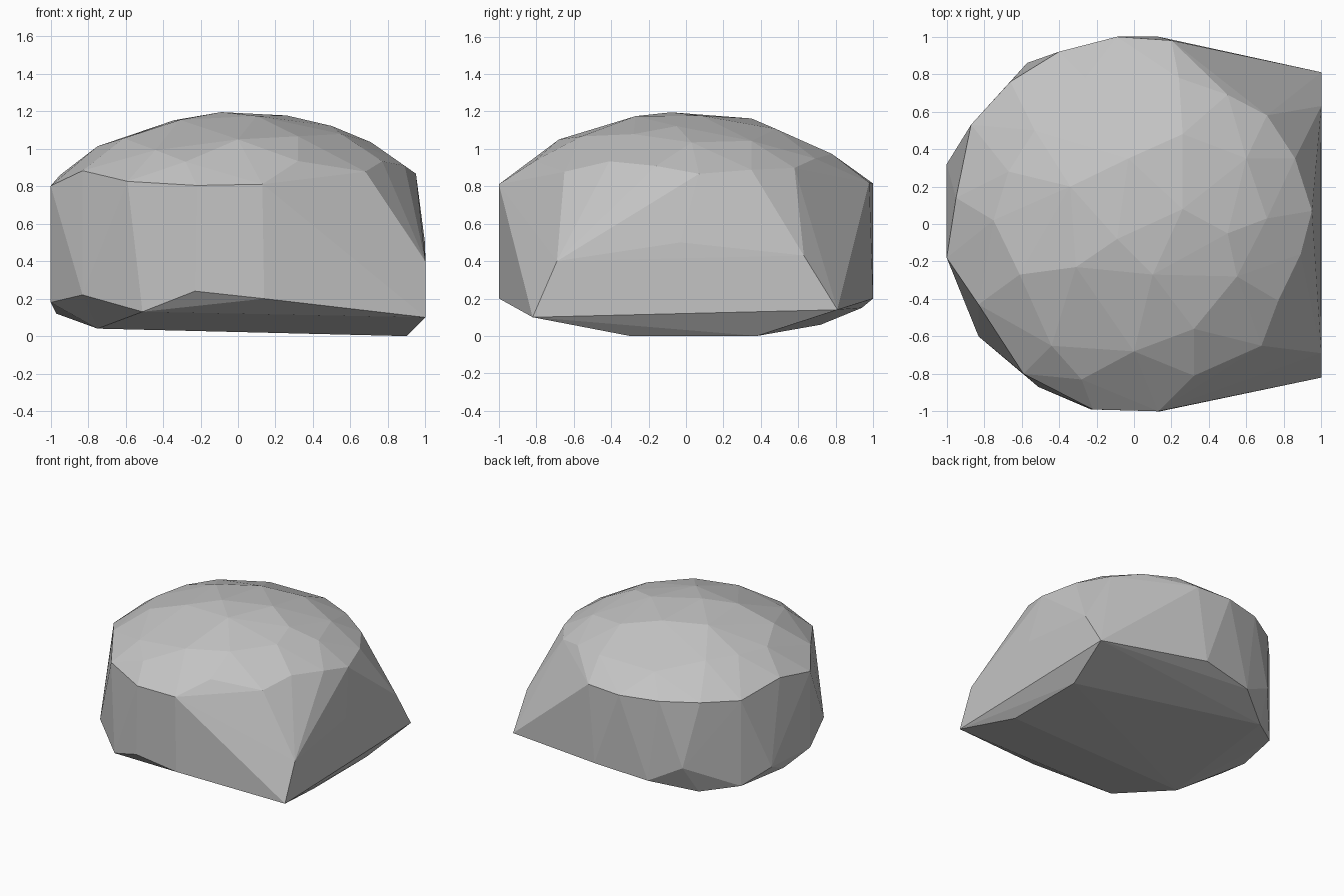
import bpy
import bmesh
from math import sqrt

default_cube = bpy.data.objects.get("Cube")
if default_cube:
    bpy.data.objects.remove(default_cube, do_unlink=True)


def make_material(name, colour):
    material = bpy.data.materials.new(name)
    material.use_nodes = True
    material.diffuse_color = colour
    shader = material.node_tree.nodes["Principled BSDF"]
    shader.inputs["Base Color"].default_value = colour
    return material


def dome_height(x, y):
    """Height of the rounded crown above a plan position."""
    return 0.35 + 0.85 * sqrt(1 - (x * x + y * y) / 1.44)


def scaled(rows):
    """Turn hundredths of a unit into units."""
    return [tuple(value / 100 for value in row) for row in rows]


def faceted_stone(name, points, material):
    """Wrap the corner points in one flat-faced convex skin."""
    mesh = bpy.data.meshes.new(name)
    bm = bmesh.new()
    for point in points:
        bm.verts.new(point)
    bmesh.ops.convex_hull(bm, input=list(bm.verts))
    loose = [vert for vert in bm.verts if not vert.link_faces]
    bmesh.ops.delete(bm, geom=loose, context="VERTS")
    bmesh.ops.recalc_face_normals(bm, faces=list(bm.faces))
    for face in bm.faces:
        face.smooth = False
    bm.to_mesh(mesh)
    bm.free()
    mesh.materials.append(material)
    stone = bpy.data.objects.new(name, mesh)
    bpy.context.collection.objects.link(stone)
    return stone


# Plan of the crown facets: centre, middle ring, outer ring
crown = scaled([
    (-9, -8), (26, 8), (10, -27), (-31, -23), (-34, 20), (-3, 35),
    (50, -5), (55, -28), (32, -56), (0, -68), (-44, -65), (-61, -27),
    (-75, 2), (-67, 28), (-53, 50), (-26, 78), (24, 78), (26, 48),
    (50, 69), (71, 3), (60, 35),
])

# Plan of the shoulder where the crown meets the sides
shoulder = scaled([
    (68, -65), (77, -41), (89, -16), (95, 7), (86, 35), (71, 58),
    (20, 98), (-9, 100), (-40, 92), (-66, 76), (-87, 53), (-95, 14),
    (-100, -18), (-83, -43), (-59, -80), (-28, -83), (-22, -99),
    (13, -100), (32, -81),
])

# Corners of the broad chipped end
chipped_end = scaled([
    (100, -82, 10), (100, 81, 14), (100, -69, 40), (100, 63, 43),
    (99.8, -3, 50),
])

# Undercut corners and the tilted underside
underside = scaled([
    (90, -30, 0), (90, 38, 0), (-75, -40, 4), (-62, 72, 6),
    (-87, 53, 10), (-97, 12, 12), (-100, -18, 18), (-100, 32, 21),
    (-83, -60, 22), (-51, -87, 13), (-23, -99, 24), (14, -100, 20),
    (13, 100, 20), (-31, 94, 15), (-57, 86, 29),
])

top_points = [(x, y, dome_height(x, y)) for x, y in crown + shoulder]
stone_grey = make_material("stone grey", (0.55, 0.55, 0.55, 1))
faceted_stone("rock", top_points + chipped_end + underside, stone_grey)
